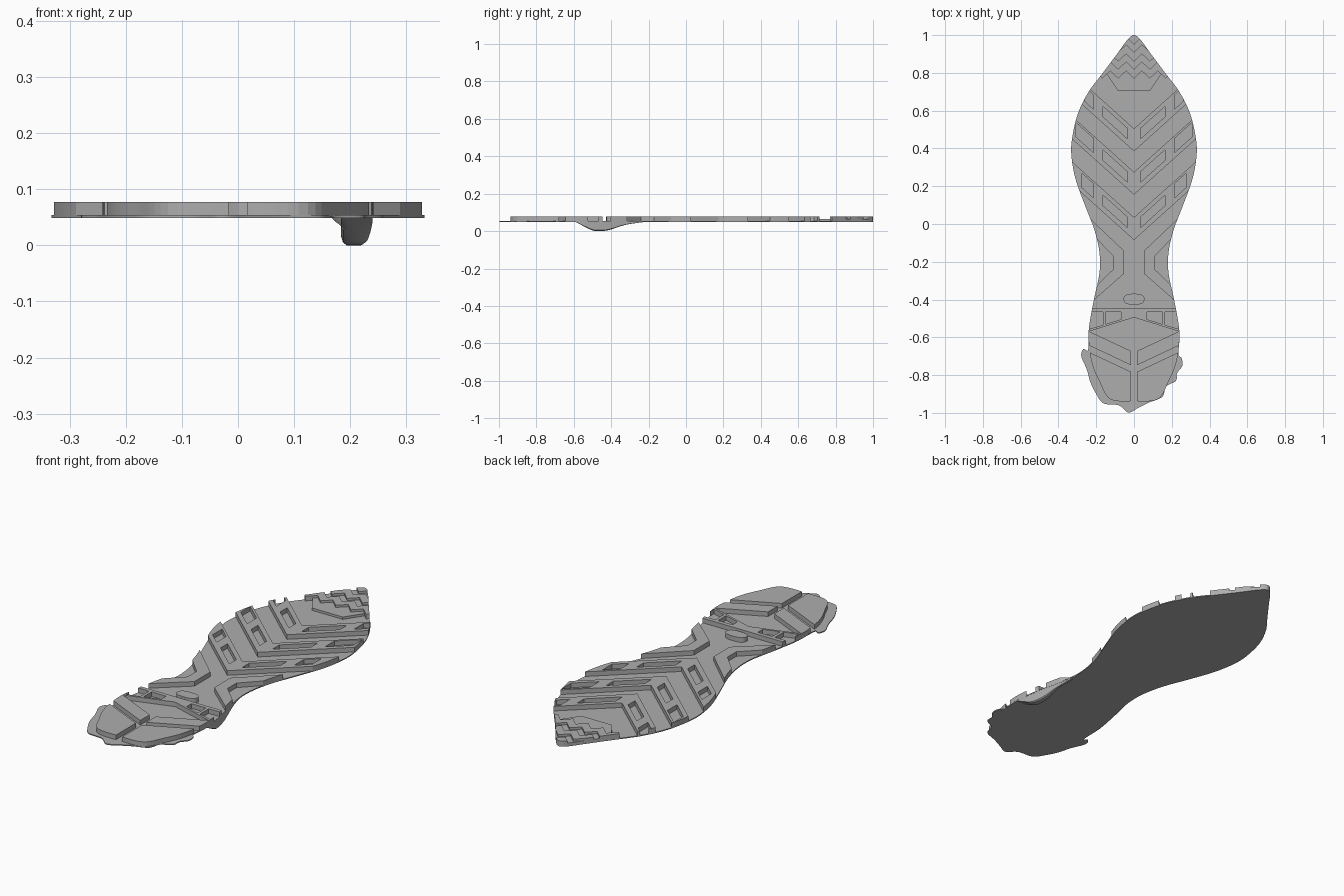
import bpy
import bmesh
from mathutils import Vector

if "Cube" in bpy.data.objects:
    bpy.data.objects.remove(bpy.data.objects["Cube"])

BOTTOM, FLOOR, STEP, TOP = 0.049, 0.054, 0.066, 0.077
SLOPE = 0.9

grey = bpy.data.materials.new("rubber grey")
grey.use_nodes = True
colour = (0.42, 0.42, 0.42, 1)
grey.diffuse_color = colour
grey.node_tree.nodes["Principled BSDF"].inputs["Base Color"].default_value = colour


def spline(points, closed, steps=6):
    """Smooth curve through the points."""
    n, out = len(points), []
    for i in range(n if closed else n - 1):
        pick = [(i + k) % n if closed else min(max(i + k, 0), n - 1) for k in (-1, 0, 1, 2)]
        a, b, c, d = (Vector(points[k]) for k in pick)
        for s in range(steps):
            t = s / steps
            out.append(0.5 * (2 * b + (c - a) * t + (2 * a - 5 * b + 4 * c - d) * t ** 2
                              + (3 * b - a - 3 * c + d) * t ** 3))
    return out if closed else out + [Vector(points[-1])]


def mirrored(points):
    return [(-x, y) for x, y in reversed(points)]


def solid(name, shapes, z0, z1):
    """Object made of upright prisms, one per flat shape."""
    bm = bmesh.new()
    for shape in shapes:
        face = bm.faces.new([bm.verts.new((p[0], p[1], z0)) for p in shape])
        made = bmesh.ops.extrude_face_region(bm, geom=[face])["geom"]
        bmesh.ops.translate(bm, vec=(0, 0, z1 - z0),
                            verts=[v for v in made if isinstance(v, bmesh.types.BMVert)])
    bmesh.ops.recalc_face_normals(bm, faces=bm.faces)
    return finish(name, bm)


def finish(name, bm):
    mesh = bpy.data.meshes.new(name)
    bm.to_mesh(mesh)
    bm.free()
    mesh.materials.append(grey)
    obj = bpy.data.objects.new(name, mesh)
    bpy.context.collection.objects.link(obj)
    return obj


def cut(obj, cutter, operation):
    mod = obj.modifiers.new("cut", 'BOOLEAN')
    mod.object, mod.operation, mod.solver = cutter, operation, 'EXACT'


def helper(obj):
    obj.hide_render = True
    obj.hide_set(True)
    obj.display_type = 'WIRE'
    return obj


def smooth(obj):
    bpy.ops.object.select_all(action='DESELECT')
    obj.select_set(True)
    bpy.context.view_layer.objects.active = obj
    bpy.ops.object.shade_smooth_by_angle()


# Sole outline: side from toe to heel
side = [(0.035, 0.975), (0.09, 0.90), (0.165, 0.80), (0.24, 0.70), (0.295, 0.59),
        (0.325, 0.47), (0.332, 0.37), (0.31, 0.24), (0.26, 0.1), (0.21, -0.03),
        (0.183, -0.15), (0.183, -0.26), (0.21, -0.39), (0.236, -0.53), (0.24, -0.62)]
heel = [(0.222, -0.74), (0.18, -0.84), (0.125, -0.928)]
half = side + heel
outline = spline([(0, 1)] + half + [(0, -0.938)] + mirrored(half), True)

# Wavy flash around the heel
flash = [(0.235, -0.69), (0.252, -0.71), (0.256, -0.75), (0.228, -0.79), (0.222, -0.83),
         (0.17, -0.86), (0.15, -0.915), (0.08, -0.945), (0.02, -0.975), (-0.03, -0.998),
         (-0.08, -0.96), (-0.16, -0.95), (-0.2, -0.9), (-0.23, -0.84), (-0.25, -0.77),
         (-0.279, -0.70), (-0.268, -0.662), (-0.245, -0.67)]
plate = solid("base_plate",
              [spline([(0, 1)] + side + flash + mirrored(side), True)], BOTTOM, FLOOR)
smooth(plate)

trim = helper(solid("outline_cutter", [outline], 0, 0.2))


def tread(name, shapes, top=TOP, slots=None):
    obj = solid(name, shapes, BOTTOM + 0.002, top)
    cut(obj, trim, 'INTERSECT')
    if slots:
        cut(obj, helper(solid(name + "_slots", slots, FLOOR, 0.1)), 'DIFFERENCE')
    return obj


def both(shapes):
    return shapes + [mirrored(s) for s in shapes]


def slanted(x0, x1, high, low, slope=SLOPE):
    return [(x0, high + x0 * slope), (x1, high + x1 * slope),
            (x1, low + x1 * slope), (x0, low + x0 * slope)]


# Forefoot chevrons, each with inner and outer slots
bars, slots = [], []
for high, outer in ((0.505, 0.26), (0.275, 0.31), (0.035, 0.275)):
    low = high - 0.12
    arm = [(0.4, high + 0.4 * SLOPE), (0.4, low + 0.4 * SLOPE)]
    bars.append([(0, high)] + arm + [(0, low)] + mirrored(arm))
    slots += [slanted(0.035, 0.165, high - 0.03, low + 0.035),
              slanted(0.215, outer, high - 0.015, low + 0.03)]
tread("forefoot_chevrons", bars, slots=both(slots))

# Toe pad with zigzag ribs on top
pad = [(0.085, 0.705), (0.155, 0.81), (0.155, 1.05)]
tread("toe_pad", [pad + mirrored(pad)], STEP)


def zigzag(y):
    return [(i * 0.042, y + (0.02 if i % 2 else -0.02)) for i in range(-5, 6)]


tread("toe_zigzags", [zigzag(y) + zigzag(y + 0.05)[::-1] for y in (0.79, 0.88, 0.97)])

# Midfoot brackets
bracket = [(0.055, -0.14), (0.255, 0.05), (0.255, -0.02), (0.11, -0.17),
           (0.11, -0.24), (0.255, -0.38), (0.255, -0.44), (0.055, -0.265)]
tread("midfoot_brackets", both([bracket]))

# Rounded bar in front of the heel
knob = spline([(0.035, -0.372), (0.056, -0.398), (0.035, -0.424),
               (-0.035, -0.424), (-0.056, -0.398), (-0.035, -0.372)], True, 4)
smooth(tread("oval_knob", [knob]))

# Heel crossbar with four slots
edge = [(0.3, -0.447), (0.3, -0.588)]
tread("heel_crossbar", [edge + [(0, -0.495)] + mirrored(edge)],
      slots=both([[(0.07, -0.467), (0.15, -0.467), (0.15, -0.53), (0.07, -0.505)],
                  [(0.165, -0.467), (0.235, -0.467), (0.235, -0.555), (0.165, -0.535)]]))

# Slanted heel bars and the solid heel blocks, split by a centre groove
heel_slope = 0.47
heel_shapes = [slanted(0.017, 0.3, -0.68, -0.755, heel_slope),
               slanted(0.017, 0.3, -0.79, -1.2, heel_slope)]
tread("heel_blocks", both(heel_shapes))

# Curved lip hanging below one side
xs = {p.y: p.x for p in outline if p.x > 0 and -0.62 < p.y < -0.15}


def edge_x(y):
    above = min((k for k in xs if k >= y), default=max(xs))
    below = max((k for k in xs if k < y), default=min(xs))
    t = (y - below) / (above - below)
    return xs[below] + t * (xs[above] - xs[below])


drop = spline([(-0.59, 0.049), (-0.545, 0.025), (-0.5, 0.004), (-0.46, 0.0), (-0.41, 0.006),
               (-0.35, 0.026), (-0.3, 0.038), (-0.22, 0.049)], False, 4)
bm = bmesh.new()
rings = []
for y, z in drop:
    z = min(max(z, 0), BOTTOM - 0.0005)
    outer = edge_x(y) - 0.001
    inner = min(0.184, outer - 0.012)
    w, h = outer - inner, BOTTOM + 0.001 - z
    section = [(0, 1), (0, 0.3), (0.08, 0.1), (0.25, 0), (0.85, 0), (1, 0.1), (1, 1)]
    rings.append([bm.verts.new((inner + u * w, y, z + v * h)) for u, v in section])
for a, b in zip(rings, rings[1:]):
    for i in range(len(a)):
        j = (i + 1) % len(a)
        bm.faces.new((a[i], a[j], b[j], b[i]))
bm.faces.new(rings[0])
bm.faces.new(rings[-1])
bmesh.ops.recalc_face_normals(bm, faces=bm.faces)
smooth(finish("side_lip", bm))
